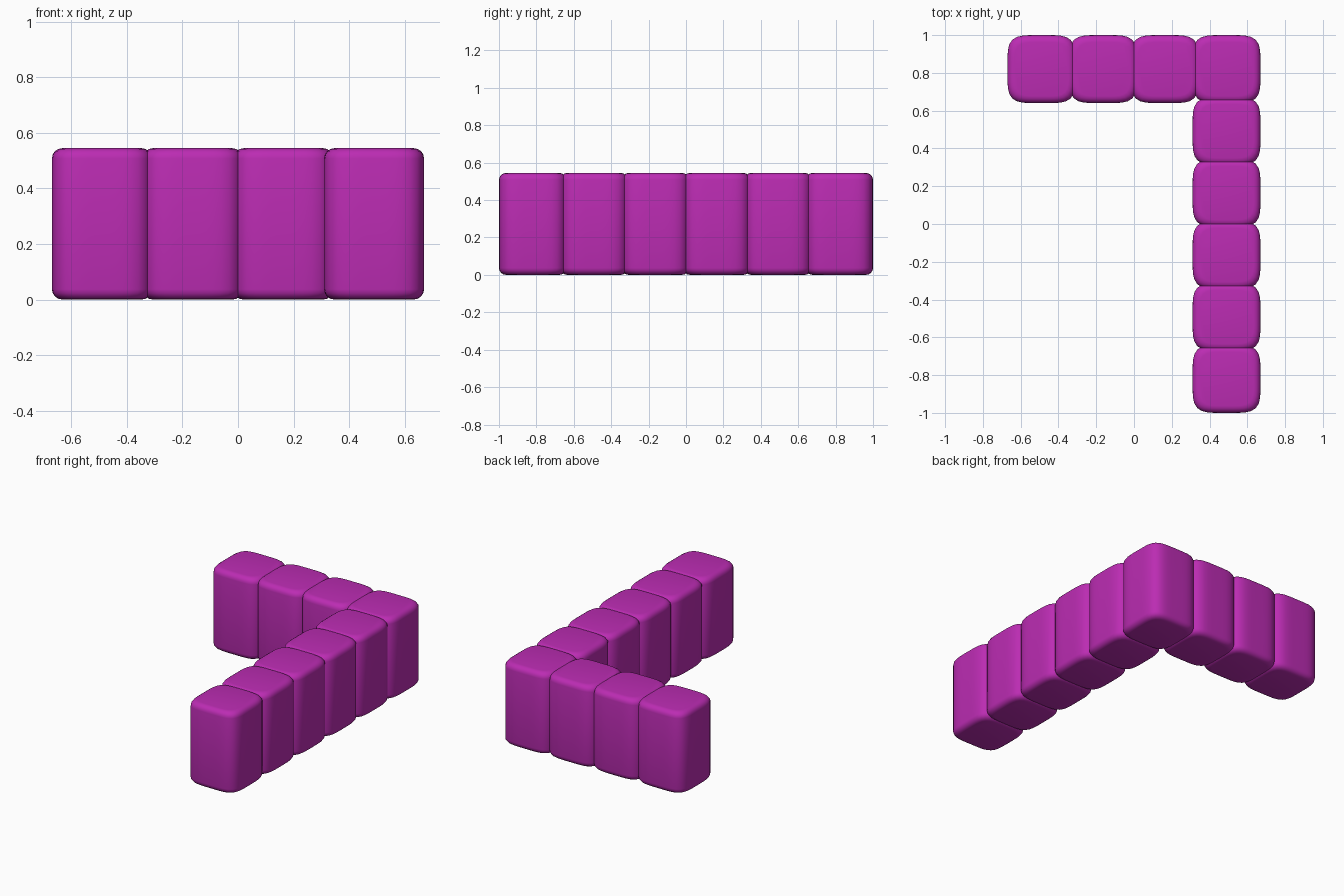
import bpy, bmesh, math

if "Cube" in bpy.data.objects:
    bpy.data.objects.remove(bpy.data.objects["Cube"])

HALF, HEIGHT, R, N, POWER = 0.18, 0.545, 0.037, 48, 4.6

mat = bpy.data.materials.new("magenta")
mat.diffuse_color = (0.5, 0.025, 0.45, 1)
mat.use_nodes = True
mat.node_tree.nodes["Principled BSDF"].inputs["Base Color"].default_value = mat.diffuse_color


def superellipse(a, half):
    c, s = math.cos(a), math.sin(a)
    r = half / (abs(c) ** POWER + abs(s) ** POWER) ** (1 / POWER)
    return r * c, r * s


# One soft-cornered square block: rounded foot, straight wall, rounded top
def block_mesh():
    steps = [math.radians(d) for d in (0, 22.5, 45, 67.5, 90)]
    lower = [(R * (1 - math.sin(t)), R * (1 - math.cos(t))) for t in steps]
    profile = lower + [(i, HEIGHT - z) for i, z in reversed(lower)]
    bm = bmesh.new()
    rings = []
    for inset, z in profile:
        pts = [superellipse(2 * math.pi * k / N, HALF - inset) for k in range(N)]
        rings.append([bm.verts.new((x, y, z)) for x, y in pts])
    for a, b in zip(rings, rings[1:]):
        for k in range(N):
            j = (k + 1) % N
            bm.faces.new((a[k], a[j], b[j], b[k]))
    bm.faces.new(rings[0][::-1])
    bm.faces.new(rings[-1])
    for f in bm.faces:
        f.smooth = True
    me = bpy.data.meshes.new("seat_block")
    bm.to_mesh(me)
    bm.free()
    me.materials.append(mat)
    return me


mesh = block_mesh()


def place(name, x, y):
    ob = bpy.data.objects.new(name, mesh)
    ob.location = (x, y, 0)
    bpy.context.collection.objects.link(ob)


# Back row of four blocks, the last one is the corner
for i in range(4):
    place(f"back_row_block_{i + 1}", -0.49 + 0.98 * i / 3, 0.82)

# Side row of five blocks running to the front
for j in range(1, 6):
    place(f"side_row_block_{j}", 0.49, 0.82 - 0.328 * j)
